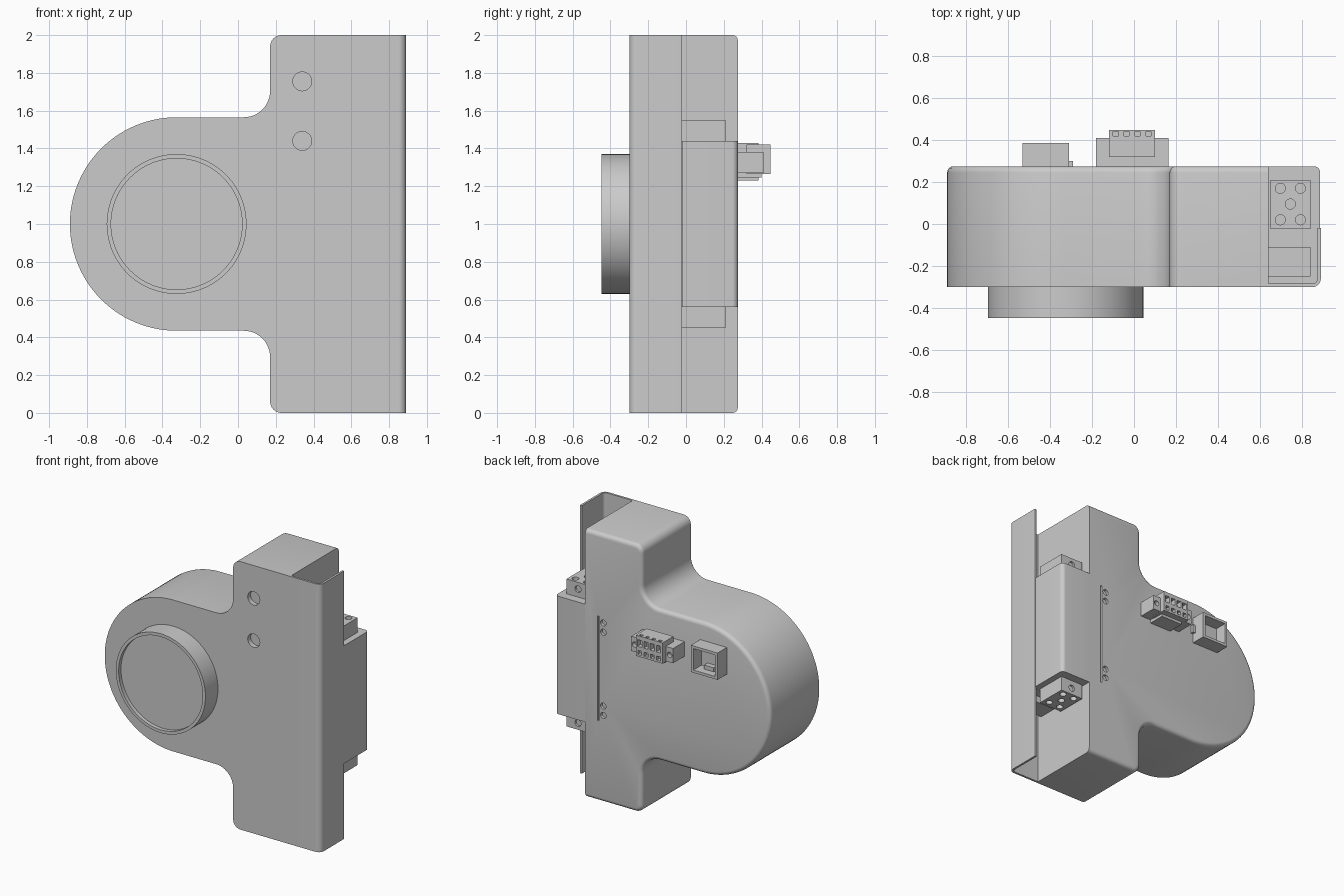
import bpy, bmesh, math
from mathutils import Matrix

if "Cube" in bpy.data.objects:
    bpy.data.objects.remove(bpy.data.objects["Cube"])


def arc(cx, cy, r, a0, a1, n):
    return [(cx + r * math.cos(math.radians(a0 + (a1 - a0) * i / n)),
             cy + r * math.sin(math.radians(a0 + (a1 - a0) * i / n))) for i in range(n + 1)]


def to_object(name, bm):
    bmesh.ops.recalc_face_normals(bm, faces=bm.faces)
    me = bpy.data.meshes.new(name)
    bm.to_mesh(me)
    bm.free()
    ob = bpy.data.objects.new(name, me)
    bpy.context.collection.objects.link(ob)
    return ob


def prism(points, axis, lo, hi):
    """Extrude a profile: axis 'y' takes (x, z) points, axis 'z' takes (x, y) points."""
    bm = bmesh.new()
    place = (lambda p: (p[0], lo, p[1])) if axis == 'y' else (lambda p: (p[0], p[1], lo))
    step = (0, hi - lo, 0) if axis == 'y' else (0, 0, hi - lo)
    face = bm.faces.new([bm.verts.new(place(p)) for p in points])
    ext = bmesh.ops.extrude_face_region(bm, geom=[face])
    bmesh.ops.translate(bm, vec=step, verts=[g for g in ext['geom'] if isinstance(g, bmesh.types.BMVert)])
    return bm


def box(name, x0, x1, y0, y1, z0, z1):
    return to_object(name, prism([(x0, y0), (x1, y0), (x1, y1), (x0, y1)], 'z', z0, z1))


def cyl(name, axis, cx, c2, r, lo, hi, n=32):
    return to_object(name, prism(arc(cx, c2, r, 0, 360, n)[:-1], axis, lo, hi))


def activate(ob):
    bpy.ops.object.select_all(action='DESELECT')
    ob.select_set(True)
    bpy.context.view_layer.objects.active = ob


def cut(ob, cutters):
    for c in cutters:
        activate(ob)
        m = ob.modifiers.new("cut", 'BOOLEAN')
        m.operation, m.solver, m.object = 'DIFFERENCE', 'EXACT', c
        bpy.ops.object.modifier_apply(modifier=m.name)
        bpy.data.objects.remove(c)


def smooth(ob):
    activate(ob)
    bpy.ops.object.shade_smooth_by_angle(angle=math.radians(32))


# main housing: round lobe blended into a tall block, back rim rounded
X = 0.64
profile = ([(X, 0)] + arc(0.23, 0.06, 0.06, 270, 180, 8) + arc(0.03, 0.295, 0.14, 0, 90, 12)
           + arc(-0.325, 1, 0.565, 270, 90, 56) + arc(0.03, 1.705, 0.14, 270, 360, 12)
           + arc(0.23, 1.94, 0.06, 180, 90, 8) + [(X, 2)])
bm = prism(profile, 'y', -0.30, 0.275)
rim = [e for e in bm.edges if all(v.co.y > 0.27 for v in e.verts)
       and not all(v.co.x > X - 0.001 for v in e.verts)]
bmesh.ops.bevel(bm, geom=rim, offset=0.03, segments=4, profile=0.5, affect='EDGES', clamp_overlap=False)
housing = to_object("housing", bm)
cut(housing, [cyl("c", 'y', 0.34, z, 0.05, -0.4, -0.265) for z in (1.44, 1.755)])
cut(housing, [cyl("c", 'y', 0.49, z, 0.023, 0.255, 0.4, 20) for z in (0.65, 0.72, 1.27, 1.34)])
cut(housing, [box("c", 0.525, 0.537, 0.262, 0.4, 0.60, 1.38)])
smooth(housing)

# front boss with shallow recessed face
boss = cyl("front_boss", 'y', -0.325, 1, 0.37, -0.448, -0.29, 96)
cut(boss, [cyl("c", 'y', -0.325, 1, 0.347, -0.6, -0.42, 96)])
smooth(boss)

# thin bent cover beside the housing
cover = to_object("side_cover", prism(
    [(X, -0.30)] + arc(0.85, -0.26, 0.04, 270, 360, 8) + [(0.89, -0.02), (0.874, -0.02)]
    + arc(0.85, -0.26, 0.024, 360, 270, 8) + [(X, -0.284)], 'z', 0, 2))
smooth(cover)

# raised side module
module = to_object("side_module", prism(
    [(X, -0.285), (0.873, -0.285), (0.873, -0.018), (0.887, -0.018)]
    + arc(0.857, 0.245, 0.03, 0, 90, 6) + [(X, 0.275)], 'z', 0.56, 1.44))
smooth(module)

# terminal blocks and plugs, mirrored above and below the module
for side, flip in (("upper", False), ("lower", True)):
    block = box(side + "_terminal", 0.65, 0.84, -0.025, 0.21, 1.43, 1.55)
    holes = [(0.697, 0.02), (0.793, 0.02), (0.697, 0.17), (0.793, 0.17), (0.745, 0.095)]
    cut(block, [cyl("c", 'z', x, y, 0.024, 1.52, 1.7, 20) for x, y in holes])
    cut(block, [cyl("c", 'y', 0.745, 1.50, 0.025, 0.195, 0.4, 20)])
    plug = box(side + "_plug", X, 0.84, -0.25, -0.11, 1.43, 1.49)
    for ob in (block, plug):
        if flip:
            ob.data.transform(Matrix.Translation((0, 0, 2)) @ Matrix.Diagonal((1, 1, -1, 1)))
            ob.data.flip_normals()
        smooth(ob)

# wide rear connector: flanged base, four-way plug and latch
base = box("connector_base", -0.18, 0.165, 0.26, 0.41, 1.27, 1.38)
cut(base, [cyl("c", 'y', x, 1.325, 0.02, 0.38, 0.5, 16) for x in (-0.152, 0.137)])
smooth(base)
plug = box("connector_plug", -0.12, 0.10, 0.32, 0.448, 1.265, 1.42)
slots = []
for i in range(4):
    x = -0.087 + i * 0.052
    slots += [box("c", x - 0.018, x + 0.018, 0.40, 0.6, 1.34, 1.39),
              box("c", x - 0.012, x + 0.012, 0.42, 0.44, 1.40, 1.6),
              box("c", x - 0.015, x + 0.015, 0.42, 0.6, 1.28, 1.31)]
cut(plug, slots)
box("connector_latch", -0.10, 0.08, 0.26, 0.40, 1.245, 1.275)

# small open rear socket with side tab
socket = box("rear_socket", -0.53, -0.31, 0.26, 0.385, 1.23, 1.43)
cut(socket, [box("c", -0.51, -0.33, 0.29, 0.5, 1.25, 1.41)])
box("socket_inner_rib", -0.46, -0.38, 0.28, 0.33, 1.24, 1.28)
box("socket_tab", -0.315, -0.29, 0.26, 0.30, 1.30, 1.36)
